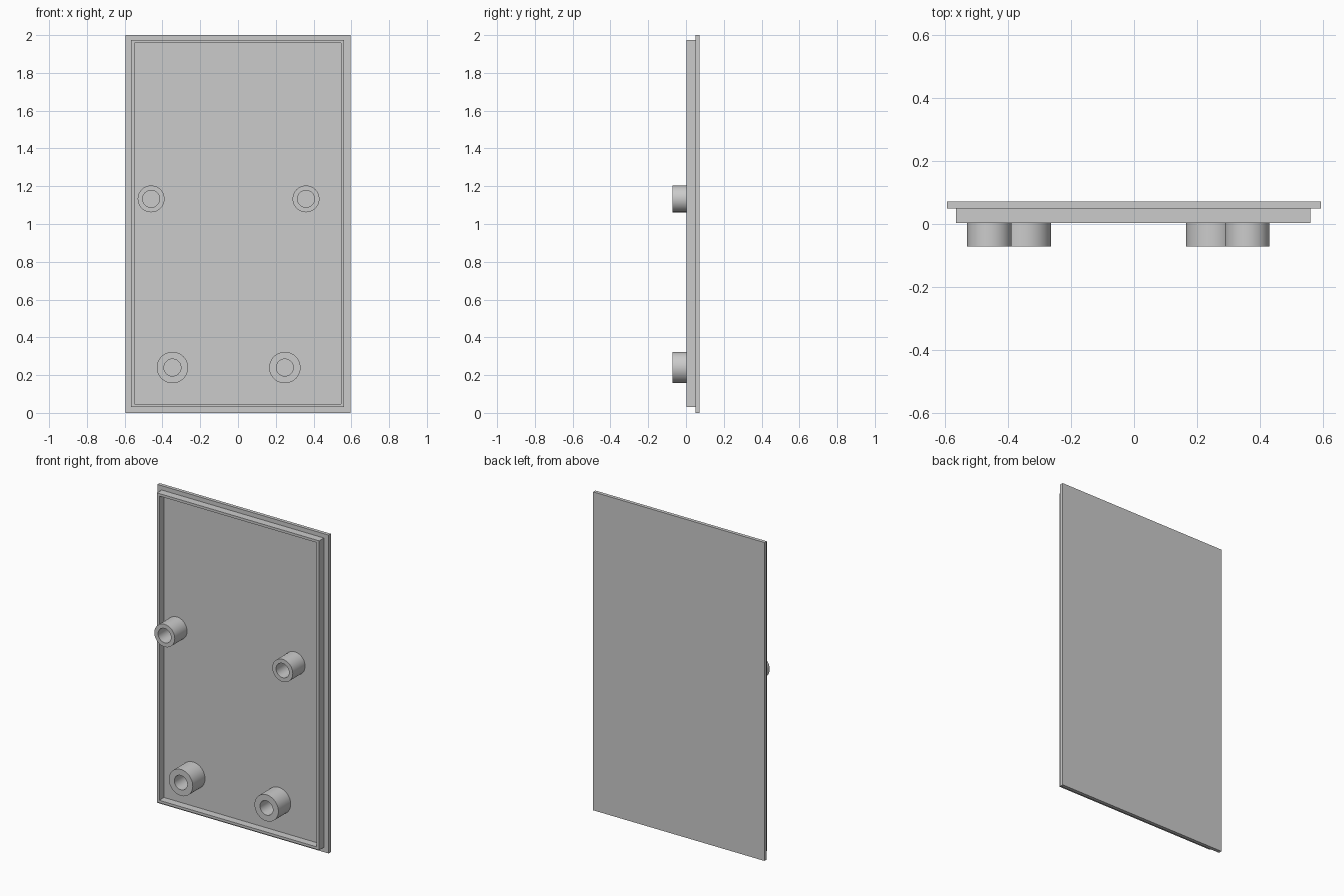
import bpy
import bmesh
from math import cos, sin, tau

cube = bpy.data.objects.get("Cube")
if cube:
    bpy.data.objects.remove(cube, do_unlink=True)

GREY = (0.6, 0.6, 0.6, 1)
grey = bpy.data.materials.new("plain grey")
grey.use_nodes = True
grey.diffuse_color = GREY
grey.node_tree.nodes["Principled BSDF"].inputs["Base Color"].default_value = GREY

PLATE_FRONT, PLATE_BACK = 0.05, 0.072
EMBED = 0.06  # raised parts sink slightly into the plate


def finish(name, bm):
    bmesh.ops.recalc_face_normals(bm, faces=bm.faces)
    mesh = bpy.data.meshes.new(name)
    bm.to_mesh(mesh)
    bm.free()
    mesh.materials.append(grey)
    obj = bpy.data.objects.new(name, mesh)
    bpy.context.collection.objects.link(obj)
    return obj


def rectangle(x0, x1, z0, z1):
    return [(x0, z0), (x1, z0), (x1, z1), (x0, z1)]


def circle(x, z, radius, sides=48):
    return [(x + radius * cos(tau * i / sides), z + radius * sin(tau * i / sides))
            for i in range(sides)]


def extrude_wall(name, outer, inner, front, back):
    """Closed hollow wall between two matching outlines, running along y."""
    bm = bmesh.new()
    loops = [[bm.verts.new((x, y, z)) for x, z in outline]
             for outline, y in ((outer, front), (outer, back), (inner, back), (inner, front))]
    n = len(outer)
    for k in range(4):
        a, b = loops[k], loops[(k + 1) % 4]
        for i in range(n):
            j = (i + 1) % n
            bm.faces.new((a[i], a[j], b[j], b[i]))
    return finish(name, bm)


# Flat back plate
bm = bmesh.new()
face = bm.faces.new([bm.verts.new((x, PLATE_FRONT, z))
                     for x, z in rectangle(-0.595, 0.595, 0, 2)])
side = bmesh.ops.extrude_face_region(bm, geom=[face], use_keep_orig=True)
moved = [v for v in side["geom"] if isinstance(v, bmesh.types.BMVert)]
bmesh.ops.translate(bm, verts=moved, vec=(0, PLATE_BACK - PLATE_FRONT, 0))
finish("cover_plate", bm)

# Thin raised lip, set in from the plate edge
extrude_wall("locating_lip",
             rectangle(-0.566, 0.562, 0.03, 1.973),
             rectangle(-0.549, 0.545, 0.046, 1.957), 0.003, EMBED)

# Hollow screw posts
posts = {
    "upper_right_post": (-0.46, 1.133, 0.071),
    "upper_left_post": (0.36, 1.133, 0.071),
    "lower_right_post": (-0.347, 0.24, 0.083),
    "lower_left_post": (0.248, 0.24, 0.083),
}
for name, (x, z, radius) in posts.items():
    post = extrude_wall(name, circle(x, z, radius), circle(x, z, 0.045), -0.072, EMBED)
    bpy.ops.object.select_all(action="DESELECT")
    post.select_set(True)
    bpy.context.view_layer.objects.active = post
    bpy.ops.object.shade_smooth_by_angle()
